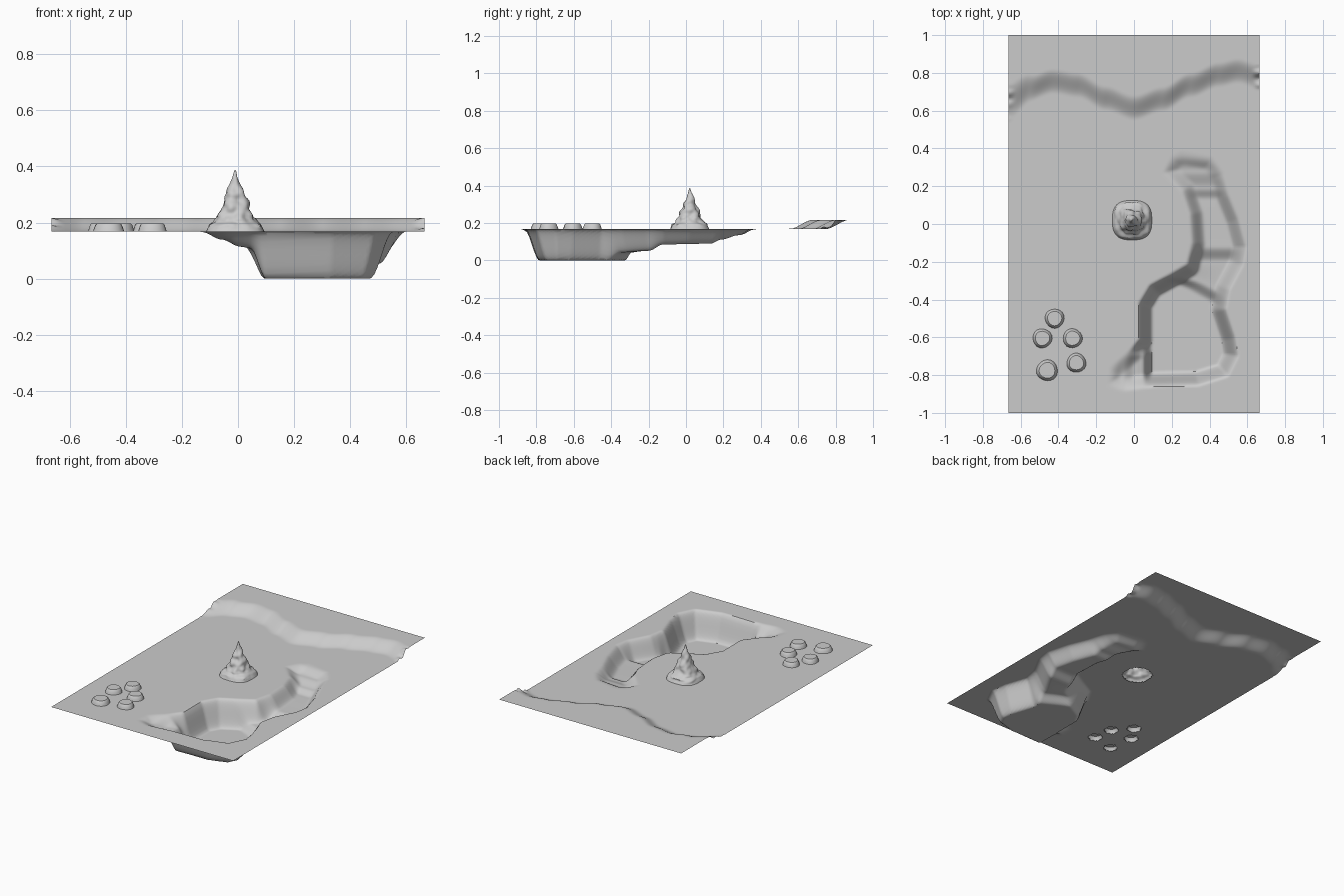
import bpy, bmesh, math
from mathutils import Vector, noise

if "Cube" in bpy.data.objects:
    bpy.data.objects.remove(bpy.data.objects["Cube"])

W, L, Z0, Z1 = 0.665, 1.0, 0.168, 0.217
NX, NY = 133, 200


def lerp_table(t, pts):
    if t <= pts[0][0]:
        return pts[0][1]
    for (a, va), (b, vb) in zip(pts, pts[1:]):
        if t <= b:
            s = (t - a) / (b - a)
            return va + (vb - va) * s * s * (3 - 2 * s)
    return pts[-1][1]


def smooth(t):
    t = max(0.0, min(1.0, t))
    return t * t * (3 - 2 * t)


# Rim of the hollow, seen from above
RIM = [(.15, .27), (.19, .36), (.25, .395), (.42, .36), (.48, .27), (.51, .15), (.56, .03),
       (.60, -.12), (.58, -.22), (.51, -.35), (.49, -.45), (.54, -.6), (.555, -.7), (.5, -.81),
       (.34, -.86), (.1, -.865), (-.05, -.89), (-.155, -.86), (-.14, -.76), (-.03, -.67),
       (.02, -.61), (.02, -.42), (.08, -.32), (.19, -.26), (.275, -.21), (.3, -.1),
       (.29, .05), (.25, .17), (.19, .23)]
# Floor heights along the hollow, and along the side ramp
FLOOR_Y = [(-.40, 0), (-.32, .043), (-.20, .052), (-.12, .086), (.13, .09), (.19, .112),
           (.28, .135), (.37, .16)]
RAMP_X = [(-.15, .166), (-.06, .14), (.01, .114), (.045, .108), (.1, 0)]
# Centre line of the wavy bank
BANK = [(-.665, .65), (-.55, .72), (-.43, .755), (-.3, .735), (-.15, .665), (0, .615),
        (.15, .66), (.3, .735), (.45, .79), (.55, .81), (.665, .78)]
STUMPS = [(-.42, -.5), (-.485, -.605), (-.325, -.605), (-.305, -.735), (-.46, -.775)]
PEAK = (-.01, .02)


def inside_depth(x, y):
    """Distance to the rim for points inside it, otherwise zero."""
    if not (-.16 < x < .61 and -.9 < y < .4):
        return 0.0
    hit, best = False, 9.0
    for (ax, ay), (bx, by) in zip(RIM, RIM[1:] + RIM[:1]):
        if (ay > y) != (by > y) and x < ax + (y - ay) * (bx - ax) / (by - ay):
            hit = not hit
        dx, dy = bx - ax, by - ay
        t = max(0, min(1, ((x - ax) * dx + (y - ay) * dy) / (dx * dx + dy * dy)))
        best = min(best, math.hypot(x - ax - t * dx, y - ay - t * dy))
    return best if hit else 0.0


def height(x, y):
    d = inside_depth(x, y)
    if d > 0:
        floor = lerp_table(y + .55 * (x - .38), FLOOR_Y) if y < -.25 else lerp_table(y, FLOOR_Y)
        if -.35 <= y < -.2:
            s = smooth((y + .35) / .15)
            floor = lerp_table(y + .55 * (x - .38) * (1 - s), FLOOR_Y)
        if x < .1 and y < -.6:
            s = smooth((-.62 - y) / .08)
            floor = max(floor, lerp_table(x, RAMP_X) * s)
        return Z0 + (floor - Z0) * smooth(d / .082)
    if y > .4:
        c = lerp_table(x, BANK)
        edge = smooth((abs(x) - .62) / .045)
        c += edge * .06 * noise.noise(Vector((x * 9, y * 28, 0)))
        w = .065 + .03 * smooth((-x - .5) / .15)
        return Z0 + (Z1 - Z0) * smooth((y - c + w) / (2 * w))
    return Z0


def finish(name, bm):
    me = bpy.data.meshes.new(name)
    bmesh.ops.recalc_face_normals(bm, faces=bm.faces)
    bm.to_mesh(me)
    bm.free()
    ob = bpy.data.objects.new(name, me)
    bpy.context.collection.objects.link(ob)
    bpy.context.view_layer.objects.active = ob
    ob.select_set(True)
    bpy.ops.object.shade_smooth_by_angle(angle=math.radians(40))
    ob.select_set(False)


def lathe(name, profile, centre, n, shape):
    """Open-bottomed mound from (radius, z) rings; shape() perturbs each point."""
    bm = bmesh.new()
    rings = []
    for r, z in profile:
        ring = []
        for i in range(n):
            a = 2 * math.pi * i / n
            rr, zz = shape(r, z, a)
            ring.append(bm.verts.new((centre[0] + rr * math.cos(a), centre[1] + rr * math.sin(a), zz)))
        rings.append(ring)
    for lo, hi in zip(rings, rings[1:]):
        for i in range(n):
            j = (i + 1) % n
            bm.faces.new((lo[i], lo[j], hi[j], hi[i]))
    bm.faces.new(rings[-1])
    finish(name, bm)


# Ground sheet with hollow and bank; open beneath the mounds
bm = bmesh.new()
bmesh.ops.create_grid(bm, x_segments=NX, y_segments=NY, size=1)
for v in bm.verts:
    v.co.x *= W
    v.co.z = height(v.co.x, v.co.y)
holes = [(c, .041) for c in STUMPS] + [(PEAK, .09)]
gone = []
for f in bm.faces:
    m = f.calc_center_median()
    if any(math.hypot(m.x - c[0], m.y - c[1]) < r for c, r in holes):
        gone.append(f)
bmesh.ops.delete(bm, geom=gone, context='FACES')
finish("ground", bm)


# Rocky peak: squarish at the base, rough on the flanks
def rocky(r, z, a):
    k = (z - Z0) / .22
    square = 1 + .05 * (1 - k) * -math.cos(4 * a)
    p = Vector((math.cos(a) * r, math.sin(a) * r, z)) * 32
    rough = .014 * noise.noise(p) * smooth(k * 8) * min(1, r / .03)
    return r * square + rough, z


PROFILE = [(.11, .168), (.103, .182), (.095, .194), (.078, .204), (.068, .218), (.06, .235),
           (.053, .253), (.045, .272), (.037, .292), (.029, .312), (.021, .334), (.012, .358),
           (.006, .375), (.001, .388)]
fine = []
for (r0, z0), (r1, z1) in zip(PROFILE, PROFILE[1:]):
    fine += [(r0 + (r1 - r0) * t / 3, z0 + (z1 - z0) * t / 3) for t in range(3)]
lathe("rocky_peak", fine + PROFILE[-1:], PEAK, 48, rocky)

# Five low flat-topped stumps
for i, c in enumerate(STUMPS):
    s = 1.1 if i == 4 else 1.0
    lathe(f"stump_{i + 1}", [(.051 * s, Z0), (.048 * s, .178), (.043 * s, .192), (.038 * s, .197)],
          c, 20, lambda r, z, a, i=i: (r * (1 + .03 * math.sin(3 * a + i)), z))
